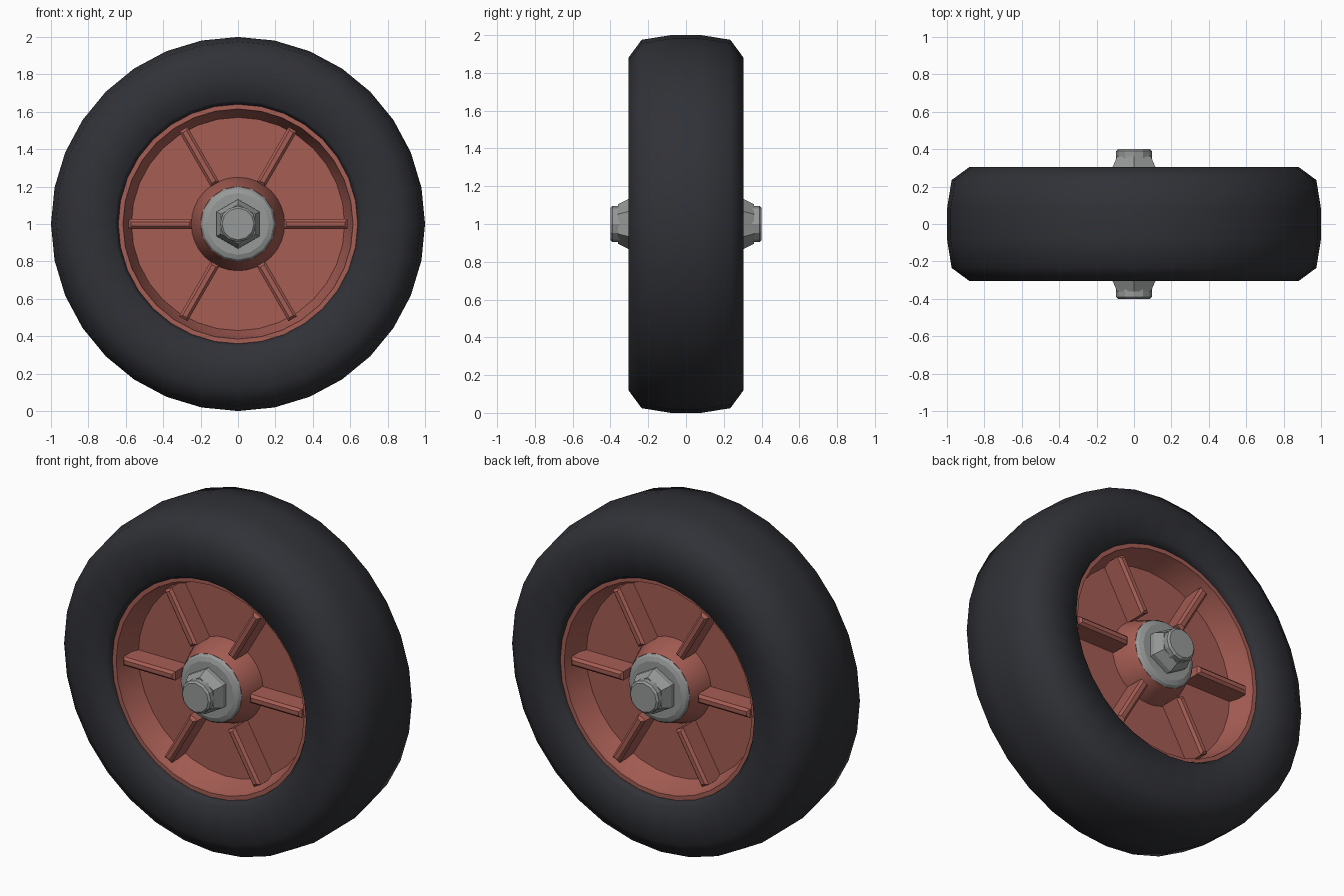
import bpy, bmesh, math
from mathutils import Matrix, Vector

if "Cube" in bpy.data.objects:
    bpy.data.objects.remove(bpy.data.objects["Cube"])

CENTRE = Vector((0, 0, 1))


def material(name, colour):
    mat = bpy.data.materials.new(name)
    mat.use_nodes = True
    mat.diffuse_color = (*colour, 1)
    mat.node_tree.nodes["Principled BSDF"].inputs["Base Color"].default_value = (*colour, 1)
    return mat


RUBBER = material("black rubber", (0.030, 0.031, 0.038))
RED = material("red painted metal", (0.38, 0.11, 0.088))
STEEL = material("grey steel", (0.31, 0.32, 0.32))


def finish(bm, name, mat, angle):
    bmesh.ops.recalc_face_normals(bm, faces=bm.faces)
    mesh = bpy.data.meshes.new(name)
    bm.to_mesh(mesh)
    bm.free()
    mesh.materials.append(mat)
    obj = bpy.data.objects.new(name, mesh)
    obj.location = CENTRE
    bpy.context.collection.objects.link(obj)
    bpy.ops.object.select_all(action="DESELECT")
    obj.select_set(True)
    bpy.context.view_layer.objects.active = obj
    bpy.ops.object.shade_smooth_by_angle(angle=math.radians(angle))
    return obj


def lathe(name, half, sides, mat, angle=30, closed=False):
    """Turn a half profile of (y, radius), mirrored in y, round the axle."""
    profile = [(-y, r) for y, r in half] + [(y, r) for y, r in reversed(half)]
    bm = bmesh.new()
    verts = [bm.verts.new((0, y, r)) for y, r in profile]
    edges = [bm.edges.new(pair) for pair in zip(verts, verts[1:])]
    if closed:
        edges.append(bm.edges.new((verts[-1], verts[0])))
    bmesh.ops.spin(bm, geom=verts + edges, cent=(0, 0, 0), axis=(0, 1, 0),
                   angle=2 * math.pi, steps=sides, use_merge=True)
    bmesh.ops.remove_doubles(bm, verts=bm.verts, dist=1e-4)
    return finish(bm, name, mat, angle)


# Tyre and dished rim
lathe("tyre", [(0.27, 0.64), (0.305, 0.66), (0.305, 0.88), (0.235, 0.975), (0.08, 1.0)],
      32, RUBBER, angle=62, closed=True)
lathe("rim", [(0.2, 0.67), (0.262, 0.66), (0.262, 0.615), (0.235, 0.61),
              (0.12, 0.57), (0.12, 0.0)], 32, RED)

# Hub, washers and axle run through the wheel
lathe("hub", [(0.25, 0.0), (0.25, 0.2), (0.12, 0.25)], 32, RED)
lathe("washer", [(0.275, 0.0), (0.275, 0.165), (0.265, 0.19), (0.25, 0.2), (0.22, 0.2)],
      16, STEEL, angle=20)
lathe("axle", [(0.4, 0.0), (0.4, 0.085), (0.39, 0.096), (0.34, 0.096)], 12, STEEL, angle=20)

# Hexagonal nuts, tapering outwards
lathe("nuts", [(0.36, 0.0), (0.36, 0.105), (0.305, 0.132), (0.26, 0.132)], 6, STEEL, angle=15)

# Six bevelled ribs on each side of the rim
bm = bmesh.new()
for side in (-1, 1):
    for i in range(6):
        turn = Matrix.Rotation(i * math.pi / 3, 4, "Y")
        place = turn @ Matrix.Translation((0.415, side * 0.18, 0))
        rib = bmesh.ops.create_cube(bm, size=1, matrix=place @ Matrix.Diagonal((0.34, 0.14, 0.052, 1)))
        outer = [e for e in {e for v in rib["verts"] for e in v.link_edges}
                 if all(v.co.y * side > 0.2 for v in e.verts)]
        bmesh.ops.bevel(bm, geom=outer, offset=0.014, segments=1, affect="EDGES")
finish(bm, "ribs", RED, 20)
